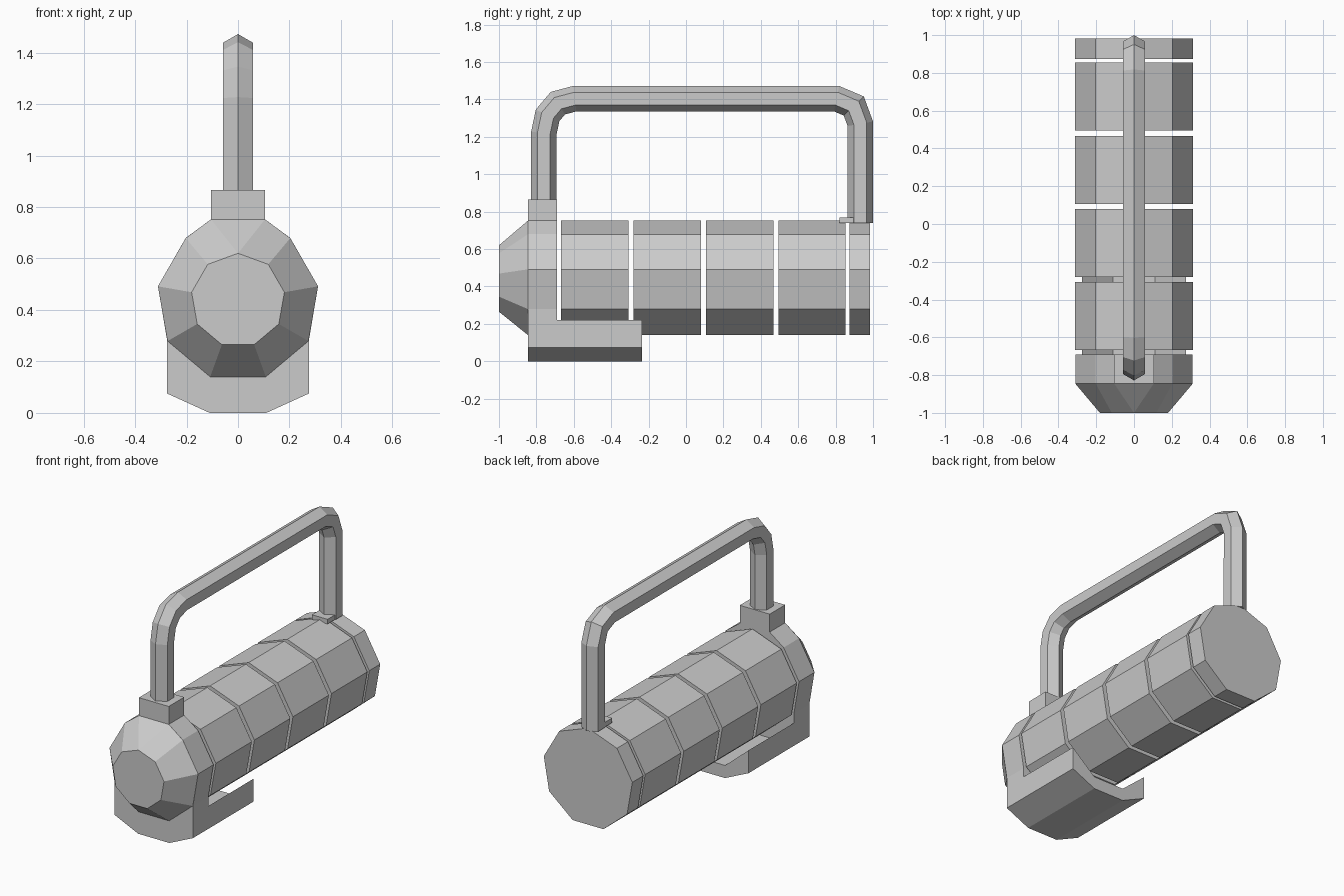
import bpy, bmesh
from math import cos, sin, radians
from mathutils import Vector

if "Cube" in bpy.data.objects:
    bpy.data.objects.remove(bpy.data.objects["Cube"])

CZ, R = 0.437, 0.316          # barrel axis height and radius
HEX_R = 0.068                 # handle tube radius


def loft(name, rings):
    """Skin a list of equal-length point rings and cap both ends."""
    bm = bmesh.new()
    loops = [[bm.verts.new(p) for p in ring] for ring in rings]
    n = len(loops[0])
    for a, b in zip(loops, loops[1:]):
        for i in range(n):
            j = (i + 1) % n
            bm.faces.new((a[i], a[j], b[j], b[i]))
    bm.faces.new(loops[0])
    bm.faces.new(loops[-1][::-1])
    bmesh.ops.remove_doubles(bm, verts=bm.verts, dist=1e-4)
    bmesh.ops.recalc_face_normals(bm, faces=bm.faces)
    mesh = bpy.data.meshes.new(name)
    bm.to_mesh(mesh)
    bm.free()
    obj = bpy.data.objects.new(name, mesh)
    bpy.context.collection.objects.link(obj)
    return obj


def at_y(profile, y):
    return [(x, y, z) for x, z in profile]


def prism(name, profile, y0, y1):
    return loft(name, [at_y(profile, y0), at_y(profile, y1)])


def mirrored(half):
    """Close a right-hand half profile with its left-hand mirror."""
    return half + [(-x, z) for x, z in reversed(half)]


def nonagon(r):
    return [(r * cos(radians(90 + 40 * i)), CZ + r * sin(radians(90 + 40 * i))) for i in range(9)]


def box(name, hx, y0, y1, z0, z1):
    return prism(name, mirrored([(hx, z1), (hx, z0)]), y0, y1)


# Barrel segments, separated by narrow gaps
for i in range(4):
    y = -0.667 + 0.387 * i
    prism(f"barrel_segment_{i + 1}", nonagon(R), y, y + 0.36)
prism("rear_cap", nonagon(R), 0.873, 0.983)

# Front housing: barrel outline with flat top, running down to the base
prism("front_housing", mirrored([(0.105, 0.752), (0.203, 0.68), (0.311, 0.492), (0.275, 0.279),
                                 (0.275, 0.075), (0.11, 0)]), -0.845, -0.69)

# Tapered nose: top corner splits in two where it meets the housing
big, small = nonagon(R), nonagon(0.183)
loft("nose", [at_y([(0.105, 0.752), (-0.105, 0.752)] + big[1:], -0.845),
              at_y([small[0]] + small, -1.0)])

# Tray under the barrel
prism("base_tray", mirrored([(0.11, 0.08), (0.275, 0.22), (0.275, 0.075), (0.11, 0)]), -0.69, -0.235)

# Handle mounts
box("front_mount", 0.105, -0.845, -0.69, 0.74, 0.866)
box("rear_mount", 0.055, 0.82, 0.93, 0.74, 0.77)

# Handle: six-sided tube with mitred bends
path = [Vector((0, y, z)) for y, z in [
    (-0.76, 0.84), (-0.76, 1.22), (-0.74, 1.315), (-0.685, 1.38), (-0.595, 1.404),
    (0.805, 1.404), (0.897, 1.365), (0.932, 1.27), (0.931, 0.74)]]
rings = []
for i, p in enumerate(path):
    d_in = (p - path[max(i - 1, 0)]).normalized() if i else (path[1] - p).normalized()
    d_out = (path[i + 1] - p).normalized() if i < len(path) - 1 else d_in
    t = (d_in + d_out).normalized()
    normal = Vector((0, -t.z, t.y)) / t.dot(d_in)
    side = Vector((1, 0, 0))
    rings.append([p + HEX_R * (cos(radians(60 * k)) * normal + sin(radians(60 * k)) * side)
                  for k in range(6)])
loft("handle", rings)
